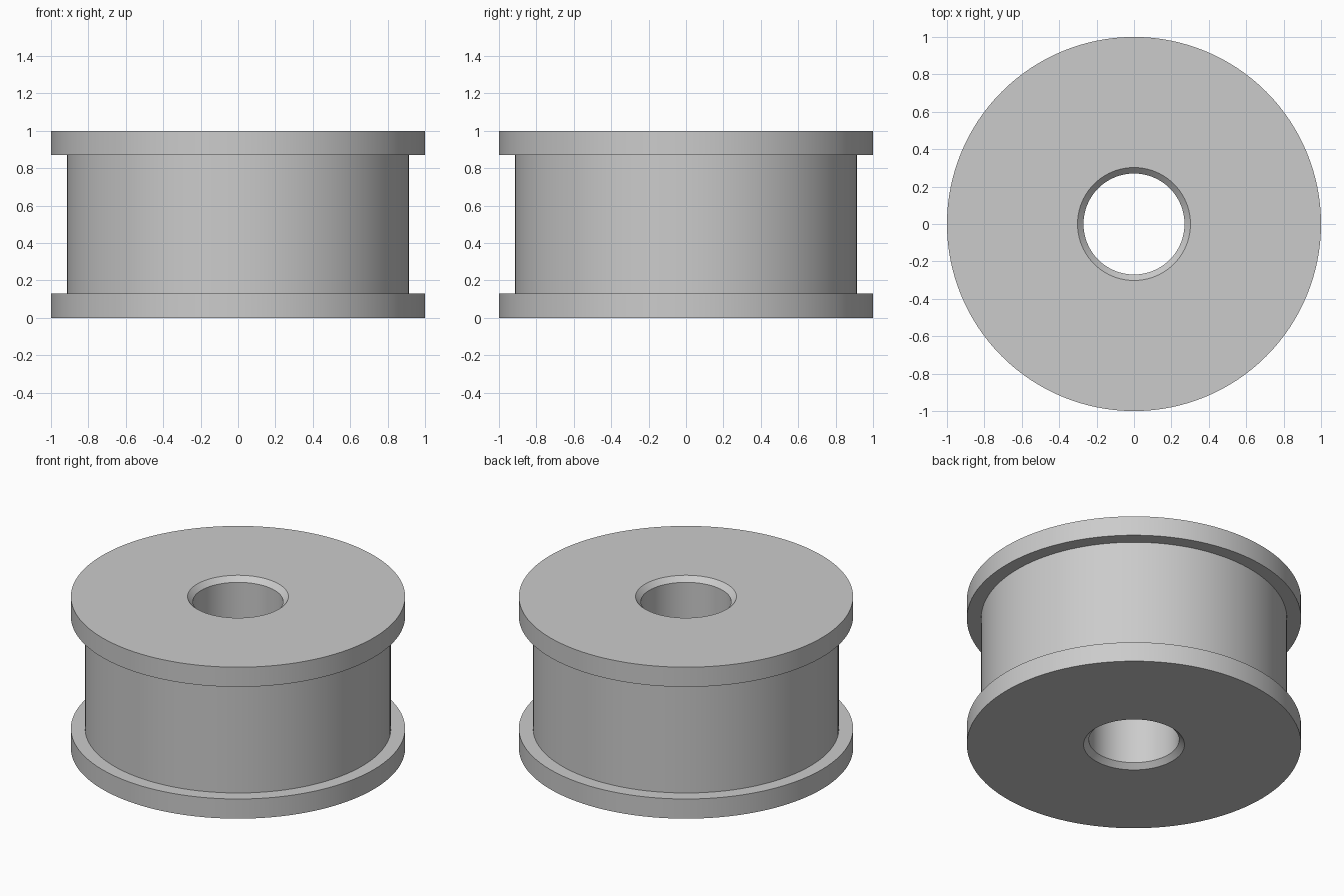
import bpy
import bmesh
import math

if "Cube" in bpy.data.objects:
    bpy.data.objects.remove(bpy.data.objects["Cube"], do_unlink=True)

# Plain grey material
grey = bpy.data.materials.new("plain_grey")
grey.use_nodes = True
colour = (0.6, 0.6, 0.6, 1)
grey.diffuse_color = colour
grey.node_tree.nodes["Principled BSDF"].inputs["Base Color"].default_value = colour

SEGMENTS = 128
HEIGHT = 1.0
FLANGE = 0.13
RIM, CORE, BORE, CHAMFER = 1.0, 0.915, 0.27, 0.032

# Lower half of the cross-section, from bore to core, then mirrored upward
lower = [(BORE, CHAMFER), (BORE + CHAMFER, 0), (RIM, 0), (RIM, FLANGE), (CORE, FLANGE)]
profile = lower + [(r, HEIGHT - z) for r, z in reversed(lower)]


def lathe(name, points):
    """Revolve a closed (radius, height) outline around the z axis."""
    bm = bmesh.new()
    rings = []
    for i in range(SEGMENTS):
        a = 2 * math.pi * i / SEGMENTS
        rings.append([bm.verts.new((r * math.cos(a), r * math.sin(a), z)) for r, z in points])
    for i, ring in enumerate(rings):
        following = rings[(i + 1) % SEGMENTS]
        for j in range(len(points)):
            k = (j + 1) % len(points)
            bm.faces.new((ring[j], following[j], following[k], ring[k]))
    bmesh.ops.recalc_face_normals(bm, faces=bm.faces)
    mesh = bpy.data.meshes.new(name)
    bm.to_mesh(mesh)
    bm.free()
    obj = bpy.data.objects.new(name, mesh)
    bpy.context.collection.objects.link(obj)
    return obj


# Flanged roller with a chamfered through-bore
roller = lathe("flanged_roller", profile)
roller.data.materials.append(grey)
bpy.ops.object.select_all(action="DESELECT")
roller.select_set(True)
bpy.context.view_layer.objects.active = roller
bpy.ops.object.shade_smooth_by_angle(angle=math.radians(30))
